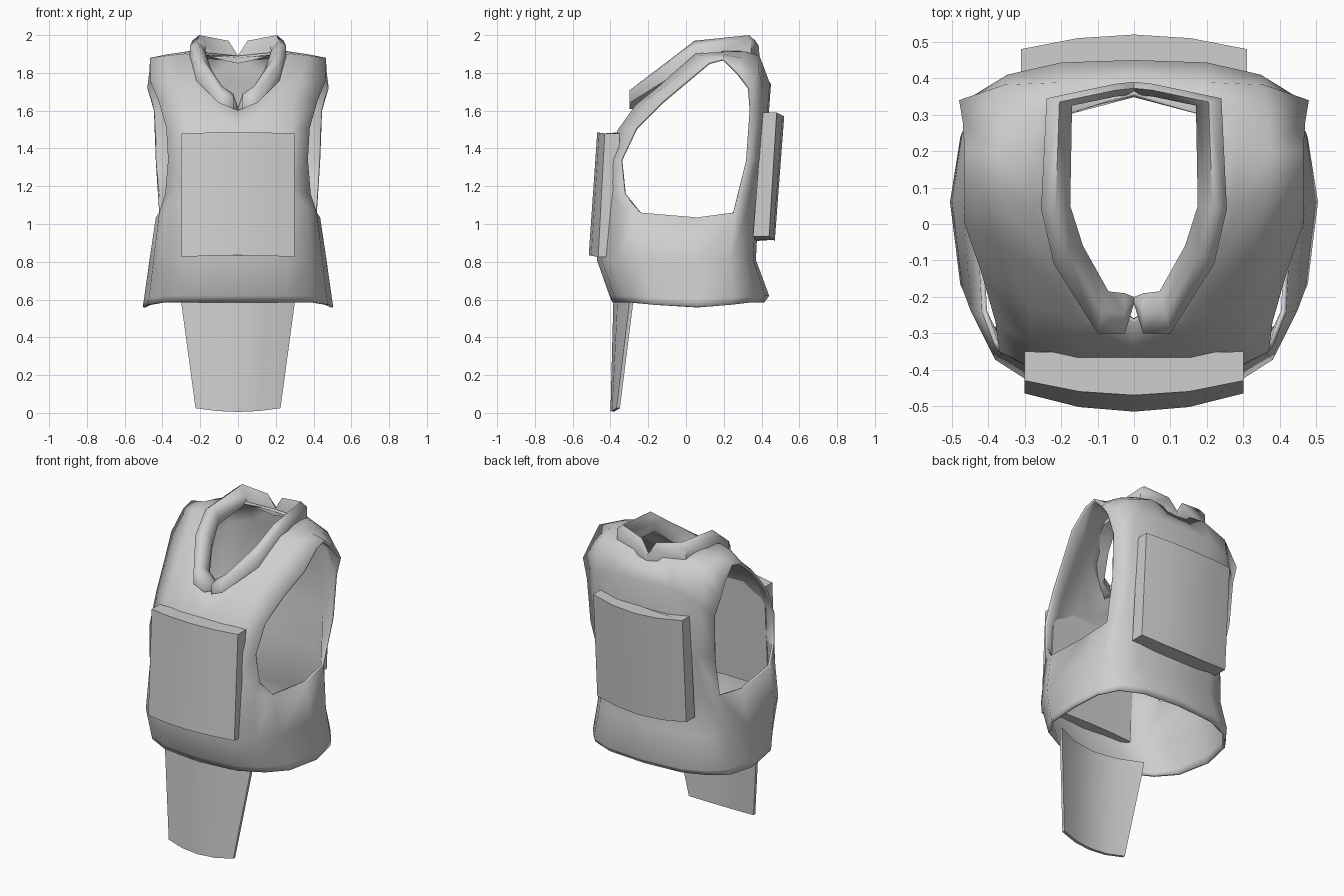
import bpy
import bmesh
import math

if "Cube" in bpy.data.objects:
    bpy.data.objects.remove(bpy.data.objects["Cube"], do_unlink=True)

grey = bpy.data.materials.new("plain grey")
grey.use_nodes = True
grey.diffuse_color = (0.62, 0.62, 0.62, 1)
grey.node_tree.nodes["Principled BSDF"].inputs["Base Color"].default_value = (0.62, 0.62, 0.62, 1)


def finish(name, bm, angle):
    """Turn the bmesh into a smooth shaded object."""
    mesh = bpy.data.meshes.new(name)
    bm.to_mesh(mesh)
    bm.free()
    mesh.materials.append(grey)
    obj = bpy.data.objects.new(name, mesh)
    bpy.context.collection.objects.link(obj)
    bpy.ops.object.select_all(action="DESELECT")
    obj.select_set(True)
    bpy.context.view_layer.objects.active = obj
    bpy.ops.object.shade_smooth_by_angle(angle=math.radians(angle))
    return obj


def add_grid(bm, rows):
    """Join neighbouring rows of points with quads."""
    verts = [[bm.verts.new(p) for p in row] for row in rows]
    for low, high in zip(verts, verts[1:]):
        for c in range(len(low) - 1):
            bm.faces.new((low[c], low[c + 1], high[c + 1], high[c]))


def loft(name, loops, angle, mirrored=False):
    """Skin closed loops into a capped solid."""
    bm = bmesh.new()
    add_grid(bm, [loop + loop[:1] for loop in loops])
    bmesh.ops.remove_doubles(bm, verts=bm.verts, dist=0.0001)
    bmesh.ops.holes_fill(bm, edges=[e for e in bm.edges if e.is_boundary])
    if mirrored:
        geom = bm.verts[:] + bm.edges[:] + bm.faces[:]
        bmesh.ops.mirror(bm, geom=geom, axis="X", merge_dist=0.0001)
    bmesh.ops.recalc_face_normals(bm, faces=bm.faces)
    return finish(name, bm, angle)


def through(a, b, c, t):
    """Quadratic passing through a, b and c at t = 0, 0.5 and 1."""
    wa, wb, wc = (1 - t) * (1 - 2 * t), 4 * t * (1 - t), t * (2 * t - 1)
    return tuple(wa * i + wb * j + wc * k for i, j, k in zip(a, b, c))


def torso_ring(z, width, front, back, side_z, power):
    """Half of a rounded horizontal section, front centre to back centre."""
    middle, points = 0.06, []
    for i in range(9):
        a = math.pi * i / 8
        s, c = abs(math.sin(a)) ** power, abs(math.cos(a)) ** power
        x = width * s if 0 < i < 8 else 0
        y = middle + c * ((front if i < 4 else back) - middle)
        points.append((x, y, z + (side_z - z) * s ** 12))
    return points


def curved_plate(name, levels, sections=4):
    """Bowed plate; each level: half width, outer middle and edge y,
    inner middle and edge y, middle z, edge z."""
    loops = []
    for half, out_mid, out_edge, in_mid, in_edge, mid_z, edge_z in levels:
        outer, inner = [], []
        for i in range(sections + 1):
            u = 2 * i / sections - 1
            z = mid_z + (edge_z - mid_z) * u * u
            outer.append((half * u, out_mid + (out_edge - out_mid) * u * u, z))
            inner.append((half * u, in_mid + (in_edge - in_mid) * u * u, z))
        loops.append(outer + inner[::-1])
    return loft(name, loops, 35)


# Vest shell: waist rings, then a strap running over the shoulder to the back
waist = [
    torso_ring(0.585, 0.505, -0.39, 0.415, 0.56, 0.72),
    torso_ring(0.62, 0.498, -0.405, 0.44, 0.6, 0.7),
    torso_ring(0.81, 0.47, -0.472, 0.37, 0.8, 0.6),
    torso_ring(1.1, 0.435, -0.44, 0.385, 1.035, 0.52),
]
# Each strap row: centre or neck edge, middle, armhole edge
strap = [
    ((0, -0.435, 1.2), (0.22, -0.42, 1.19), (0.385, -0.33, 1.16)),
    ((0, -0.42, 1.34), (0.22, -0.41, 1.34), (0.37, -0.35, 1.34)),
    ((0, -0.36, 1.5), (0.22, -0.35, 1.5), (0.38, -0.27, 1.51)),
    ((0, -0.27, 1.6), (0.22, -0.25, 1.64), (0.42, -0.13, 1.65)),
    ((0.09, -0.21, 1.67), (0.26, -0.12, 1.74), (0.465, 0, 1.76)),
    ((0.2, 0.05, 1.89), (0.32, 0.06, 1.9), (0.465, 0.12, 1.86)),
    ((0.2, 0.2, 1.92), (0.33, 0.2, 1.905), (0.465, 0.2, 1.88)),
    ((0.19, 0.3, 1.91), (0.32, 0.31, 1.9), (0.47, 0.28, 1.8)),
    ((0, 0.36, 1.89), (0.28, 0.39, 1.87), (0.48, 0.34, 1.72)),
    ((0, 0.45, 1.74), (0.28, 0.43, 1.73), (0.445, 0.35, 1.6)),
    ((0, 0.42, 1.34), (0.27, 0.4, 1.34), (0.435, 0.33, 1.33)),
]
strap_rows = [[through(*row, c / 3) for c in range(4)] for row in strap]
top = waist[-1]
bm = bmesh.new()
add_grid(bm, waist)
add_grid(bm, [top[:4]] + strap_rows + [top[:4:-1]])
bmesh.ops.remove_doubles(bm, verts=bm.verts, dist=0.0001)
vest = finish("vest_shell", bm, 80)
mirror = vest.modifiers.new("mirror", "MIRROR")
mirror.merge_threshold = 0.001
shell = vest.modifiers.new("thickness", "SOLIDIFY")
shell.thickness = 0.015
shell.offset = -1

# Rolled collar; each station: inner point, outer point, low z, high z
stations = [
    ((0, 0.355), (0, 0.39), 1.85, 1.89),
    ((0.05, 0.35), (0.05, 0.385), 1.86, 1.97),
    ((0.17, 0.325), (0.24, 0.345), 1.89, 2.0),
    ((0.175, 0.05), (0.255, 0.04), 1.86, 1.97),
    ((0.14, -0.06), (0.22, -0.11), 1.76, 1.87),
    ((0.07, -0.185), (0.1, -0.3), 1.64, 1.73),
    ((0.025, -0.19), (0.025, -0.3), 1.61, 1.69),
    ((0, -0.2), (0, -0.22), 1.6, 1.62),
]
collar_loops = []
for (ix, iy), (ox, oy), low, high in stations:
    mx, my = (ix + ox) / 2, (iy + oy) / 2
    collar_loops.append([
        (ix, iy, low), (ix, iy, (low + high) / 2), (mx, my, high),
        (ox, oy, low + (high - low) * 0.75), (ox, oy, low),
    ])
loft("collar", collar_loops, 75, mirrored=True)

# Chest and back plates
curved_plate("chest_plate", [
    (0.3, -0.515, -0.465, -0.39, -0.39, 0.835, 0.825),
    (0.3, -0.47, -0.43, -0.355, -0.35, 1.485, 1.48),
])
curved_plate("back_plate", [
    (0.31, 0.47, 0.44, 0.37, 0.355, 0.91, 0.935),
    (0.31, 0.52, 0.48, 0.425, 0.405, 1.57, 1.59),
])

# Hanging front flap, tucked up inside the hem
curved_plate("front_flap", [
    (0.225, -0.4, -0.368, -0.382, -0.35, 0.005, 0.025),
    (0.3, -0.385, -0.3, -0.367, -0.28, 0.58, 0.58),
    (0.305, -0.383, -0.295, -0.365, -0.275, 0.64, 0.64),
])
